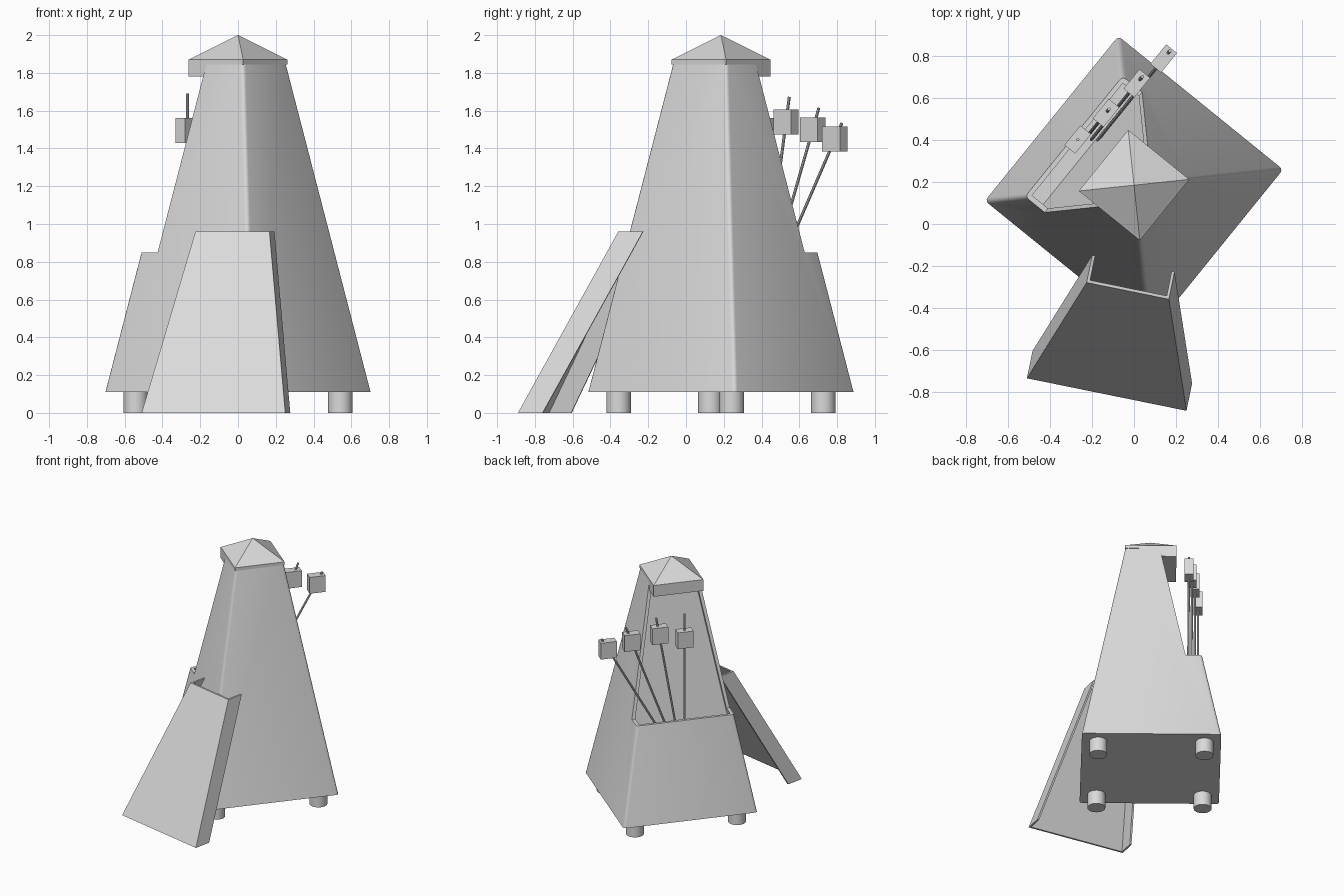
import bpy, bmesh, math
from mathutils import Vector, Matrix

cube = bpy.data.objects.get("Cube")
if cube:
    bpy.data.objects.remove(cube, do_unlink=True)

grey = bpy.data.materials.new("light grey")
grey.use_nodes = True
grey.diffuse_color = (0.7, 0.7, 0.7, 1)
grey.node_tree.nodes["Principled BSDF"].inputs["Base Color"].default_value = (0.7, 0.7, 0.7, 1)

CENTRE, TURN = (0, 0.185, 0), math.radians(51)


def half(z):
    """Half width of the tapering case at height z."""
    return 0.505 - 0.184 * (z - 0.11)


def finish(bm, name, loc=CENTRE, turn=TURN):
    bmesh.ops.recalc_face_normals(bm, faces=bm.faces)
    mesh = bpy.data.meshes.new(name)
    bm.to_mesh(mesh)
    bm.free()
    mesh.materials.append(grey)
    obj = bpy.data.objects.new(name, mesh)
    bpy.context.collection.objects.link(obj)
    obj.location, obj.rotation_euler = loc, (0, 0, turn)
    return obj


def loft(rings):
    """Solid through rings of equal point count; a one-point ring makes a tip."""
    bm = bmesh.new()
    rows = [[bm.verts.new(p) for p in ring] for ring in rings]
    bm.faces.new(rows[0])
    for a, b in zip(rows, rows[1:]):
        for i in range(len(a)):
            j = (i + 1) % len(a)
            bm.faces.new((a[i], a[j], b[0]) if len(b) == 1 else (a[i], a[j], b[j], b[i]))
    if len(rows[-1]) > 1:
        bm.faces.new(rows[-1])
    return bm


def rect(w, back, front, z):
    return [(-w, back, z), (w, back, z), (w, front, z), (-w, front, z)]


def activate(obj):
    bpy.ops.object.select_all(action='DESELECT')
    obj.select_set(True)
    bpy.context.view_layer.objects.active = obj


def smooth(obj):
    activate(obj)
    bpy.ops.object.shade_smooth_by_angle(angle=math.radians(40))


def carve(obj, rings):
    cutter = finish(loft(rings), "cutter")
    cutter.hide_render = True
    mod = obj.modifiers.new("cut", 'BOOLEAN')
    mod.operation, mod.solver, mod.object = 'DIFFERENCE', 'EXACT', cutter
    bpy.context.view_layer.update()
    activate(obj)
    bpy.ops.object.modifier_apply(modifier=mod.name)
    bpy.data.objects.remove(cutter, do_unlink=True)


def rod_between(name, a, b, radius, sides):
    a, b = Vector(a), Vector(b)
    bm = bmesh.new()
    place = Matrix.Translation((a + b) / 2) @ (b - a).to_track_quat('Z', 'Y').to_matrix().to_4x4()
    bmesh.ops.create_cone(bm, cap_ends=True, segments=sides, radius1=radius, radius2=radius,
                          depth=(b - a).length, matrix=place)
    obj = finish(bm, name)
    smooth(obj)
    return obj


# Tapered case with slightly rounded corners
LOW, TOP, RIM = 0.11, 1.85, 0.85
bm = loft([rect(half(z), -half(z), half(z), z) for z in (LOW, TOP)])
corners = [e for e in bm.edges if abs(e.verts[0].co.z - e.verts[1].co.z) > 1]
bmesh.ops.bevel(bm, geom=corners, offset=0.02, segments=3, profile=0.5, affect='EDGES')
case = finish(bm, "case")

# Front opening above the rim, then the recess and trough behind it
carve(case, [rect(1, half(z) - 0.12, 1, z) for z in (RIM, 1.95)])
carve(case, [rect(half(z) - 0.025, half(z) - 0.155, half(z) - 0.022, z) for z in (0.5, 1.79)])
smooth(case)

# Cap with pyramid top, and the lip over the opening
C = 0.187
finish(loft([rect(C, -C, C, 1.845), rect(C, -C, C, 1.87),
             rect(C - 0.008, 0.008 - C, C - 0.008, 1.875), [(0, 0, 2)]]), "cap")
finish(loft([rect(C, 0.06, C, z) for z in (1.78, 1.85)]), "cap_lip")

# Feet
F = 0.385
for side, x in (("left", F), ("right", -F)):
    for end, y in (("front", F), ("back", -F)):
        rod_between(f"{end}_{side}_foot", (x, y, 0), (x, y, LOW + 0.005), 0.065, 24)

# Four swinging rods with sliding weights: sideways offset, depth, weight height
PIVOT, LENGTH = 0.45, 1.24
swings = [(0, 0.345, 1.495), (0.184, 0.32, 1.54), (0.386, 0.295, 1.5), (0.558, 0.27, 1.45)]
for n, (x, y, z) in enumerate(swings, 1):
    aim = Vector((x, 0, z - PIVOT)).normalized()
    pivot = Vector((0, y, PIVOT))
    rod_between(f"pendulum_rod_{n}", pivot + aim * 0.12, pivot + aim * LENGTH, 0.008, 8)
    finish(loft([rect(0.06, -0.033, 0.033, h) for h in (-0.065, 0.065)]),
           f"weight_{n}").data.transform(Matrix.Translation((x, y, z)))


# Removed front cover: a tapered channel leaning on the case corner
def channel(w, shift, z, depth=0.133, t=0.014):
    pts = [(-w, depth), (-w, 0), (w, 0), (w, depth),
           (w - t, depth), (w - t, t), (t - w, t), (t - w, depth)]
    return [(x, y + shift, z) for x, y in pts]


finish(loft([channel(0.388, 0, 0), channel(0.2, 0.504, 0.96)]),
       "leaning_cover", (-0.13, -0.8125, 0), math.radians(-11.5))
